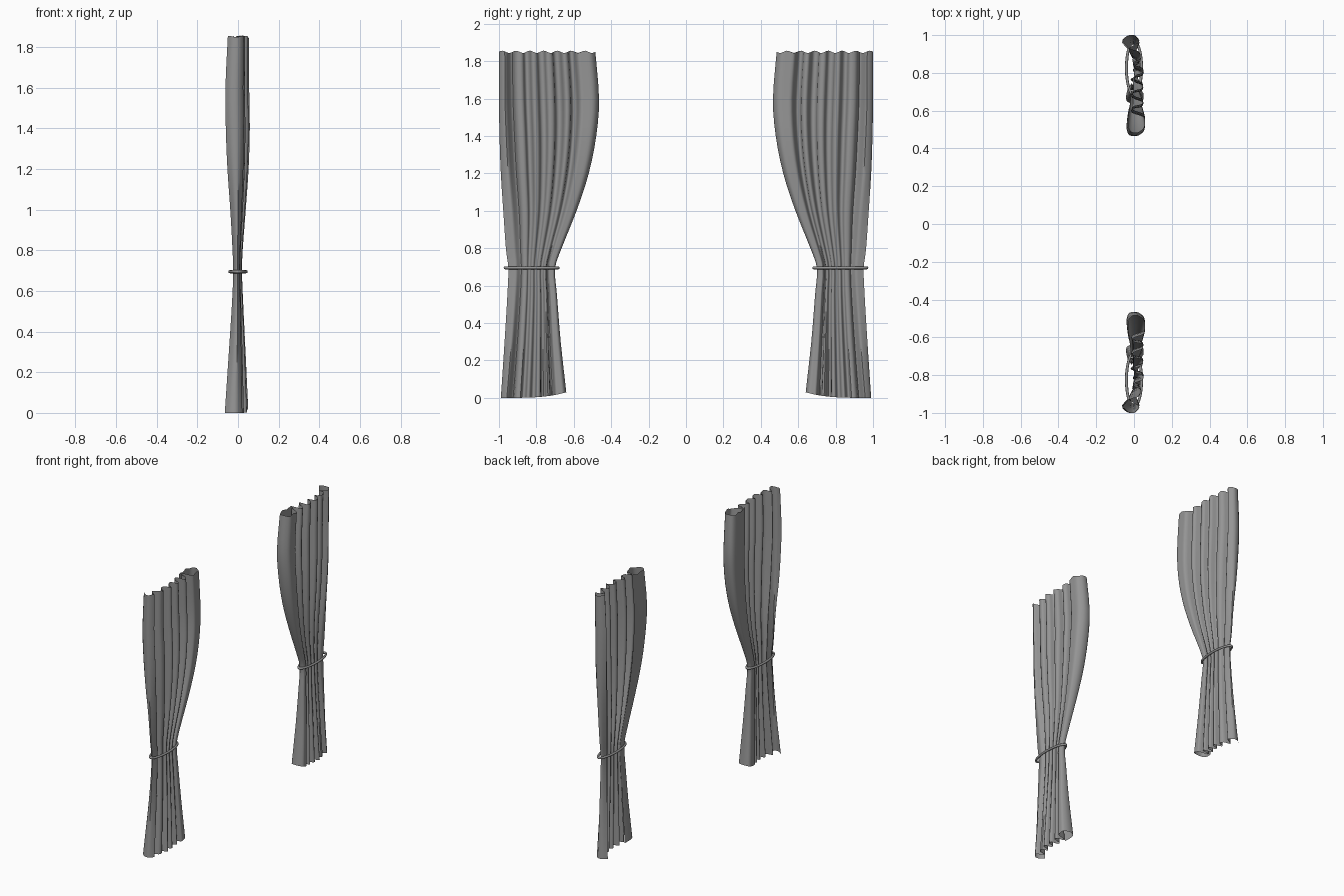
import bpy, bmesh, math

cube = bpy.data.objects.get("Cube")
if cube:
    bpy.data.objects.remove(cube)

fabric = bpy.data.materials.new("grey fabric")
fabric.use_nodes = True
GREY = (0.3, 0.3, 0.3, 1)
fabric.diffuse_color = GREY
fabric.node_tree.nodes["Principled BSDF"].inputs["Base Color"].default_value = GREY


def smooth_path(pts, steps):
    """Catmull-Rom resampling of a list of tuples."""
    out = []
    for i in range(len(pts) - 1):
        p0, p1 = pts[max(i - 1, 0)], pts[i]
        p2, p3 = pts[i + 1], pts[min(i + 2, len(pts) - 1)]
        for s in range(steps):
            t = s / steps
            out.append(tuple(
                b + 0.5 * t * (c - a + t * (2 * a - 5 * b + 4 * c - d + t * (3 * (b - c) + d - a)))
                for a, b, c, d in zip(p0, p1, p2, p3)))
    return out + [pts[-1]]


def finish(ob, angle):
    """Mirror to the other side of the window, colour and shade."""
    ob.data.materials.append(fabric)
    mod = ob.modifiers.new("other side", "MIRROR")
    mod.use_axis = (False, True, False)
    mod.use_mirror_merge = False
    bpy.ops.object.select_all(action="DESELECT")
    ob.select_set(True)
    bpy.context.view_layer.objects.active = ob
    bpy.ops.object.shade_smooth_by_angle(angle=math.radians(angle))


# Pleat section: (0 = outer edge .. 1 = inner edge, depth -1..1)
pleats = [(.05, -1), (.01, -.6), (.0, .0), (.06, .5), (.10, .0), (.14, -.4),
          (.17, .45), (.24, .6), (.27, .0), (.31, .1), (.34, .85), (.39, .75),
          (.41, .15), (.46, .1), (.49, .8), (.55, .7), (.57, -.05), (.62, -.1),
          (.66, .8), (.71, .7), (.73, -.1), (.77, -.1), (.81, .9), (.87, 1),
          (.95, .95), (1, .3), (.99, -.35), (.93, -.6), (.82, -.55), (.72, -.4)]
# Heights: z, outer y, inner y, depth min, depth max, gather power
heights = [(0, .99, .64, -.065, .05, .85), (.3, .97, .67, -.045, .037, .75),
           (.55, .955, .69, -.029, .025, .68), (.69, .95, .70, -.024, .02, .65),
           (.8, .963, .665, -.027, .023, .68), (1, .977, .585, -.038, .038, .78),
           (1.2, .99, .52, -.052, .052, .88), (1.4, .997, .48, -.06, .058, .95),
           (1.6, 1, .465, -.062, .055, 1), (1.85, 1, .485, -.05, .055, 1)]

section = smooth_path(pleats, 3)
bm = bmesh.new()
rows = []
for z, outer, inner, lo, hi, power in smooth_path(heights, 3):
    row = []
    for u, d in section:
        u = min(max(u, 0), 1)
        hem = .03 * u ** 3 * max(0, 1 - z / .3)
        top = .006 * math.sin(u * 44) * max(0, (z - 1.6) / .25) if z > 1.6 else 0
        x = (lo + hi) / 2 + max(-1, min(1, d)) * (hi - lo) / 2
        row.append(bm.verts.new((x, outer + (inner - outer) * u ** power, z + hem + top)))
    rows.append(row)
for low, high in zip(rows, rows[1:]):
    for i in range(len(section) - 1):
        bm.faces.new((low[i], low[i + 1], high[i + 1], high[i]))
mesh = bpy.data.meshes.new("curtains")
bm.to_mesh(mesh)
bm.free()
curtains = bpy.data.objects.new("curtains", mesh)
bpy.context.collection.objects.link(curtains)
finish(curtains, 50)

# Tieback rings around the gathered waist
bpy.ops.mesh.primitive_torus_add(major_segments=40, minor_segments=8,
                                 major_radius=.142, minor_radius=.008)
tieback = bpy.context.object
tieback.name = "tiebacks"
for v in tieback.data.vertices:
    around = math.atan2(v.co.y, v.co.x)
    r = math.hypot(v.co.x, v.co.y) - .142
    v.co = ((.04 + r) * math.cos(around), .825 + (.142 + r) * math.sin(around), v.co.z + .695)
finish(tieback, 60)
